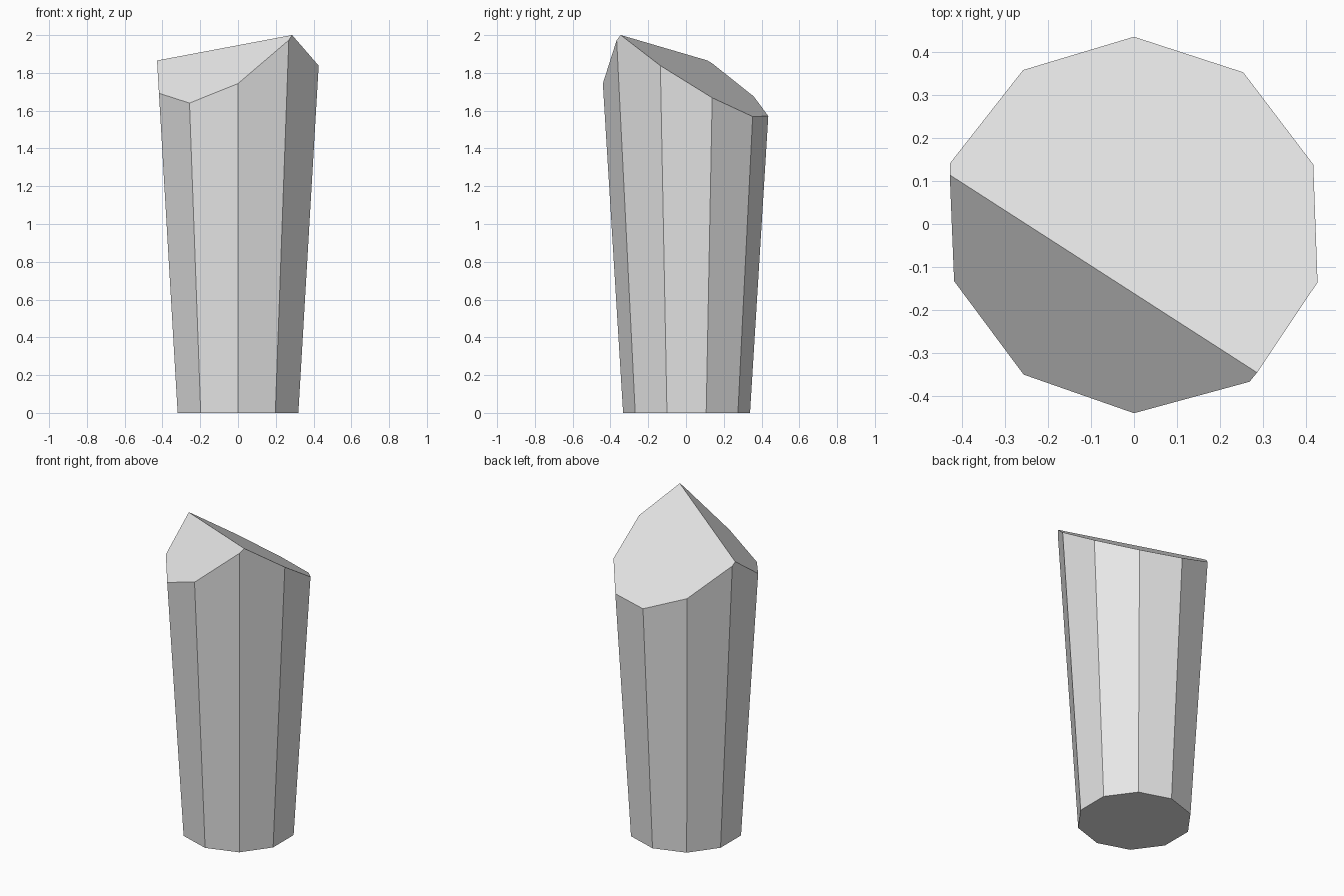
import bpy
import bmesh
from mathutils import Matrix, Vector

cube = bpy.data.objects.get("Cube")
if cube:
    bpy.data.objects.remove(cube, do_unlink=True)

# Plain grey stone
stone = bpy.data.materials.new("light_grey_stone")
stone.use_nodes = True
grey = (0.8, 0.8, 0.8, 1.0)
stone.diffuse_color = grey
stone.node_tree.nodes["Principled BSDF"].inputs["Base Color"].default_value = grey

SIDES = 10
BASE_RADIUS = 0.336
FLARE = 0.0615      # radius gained per unit of height
BLANK_HEIGHT = 2.3


def slice_off(bm, height, slope_x, slope_y):
    """Remove all above the plane z = height + slope_x*x + slope_y*y and cap it."""
    cut = bmesh.ops.bisect_plane(
        bm, geom=bm.verts[:] + bm.edges[:] + bm.faces[:], dist=1e-5,
        plane_co=Vector((0, 0, height)),
        plane_no=Vector((-slope_x, -slope_y, 1)).normalized(),
        clear_outer=True)
    edges = [e for e in cut["geom_cut"] if isinstance(e, bmesh.types.BMEdge)]
    bmesh.ops.contextual_create(bm, geom=edges)


# Flared ten-sided shaft
bm = bmesh.new()
bmesh.ops.create_cone(
    bm, cap_ends=True, cap_tris=False, segments=SIDES,
    radius1=BASE_RADIUS, radius2=BASE_RADIUS + FLARE * BLANK_HEIGHT,
    depth=BLANK_HEIGHT, matrix=Matrix.Translation((0, 0.003, BLANK_HEIGHT / 2)))

# Two slanted facets meeting at a ridge
slice_off(bm, 1.845, -0.215, -0.6275)
slice_off(bm, 2.064, 0.657, 0.728)
bmesh.ops.recalc_face_normals(bm, faces=bm.faces)

mesh = bpy.data.meshes.new("crystal_shaft")
bm.to_mesh(mesh)
bm.free()
mesh.materials.append(stone)
crystal = bpy.data.objects.new("crystal_shaft", mesh)
bpy.context.collection.objects.link(crystal)
